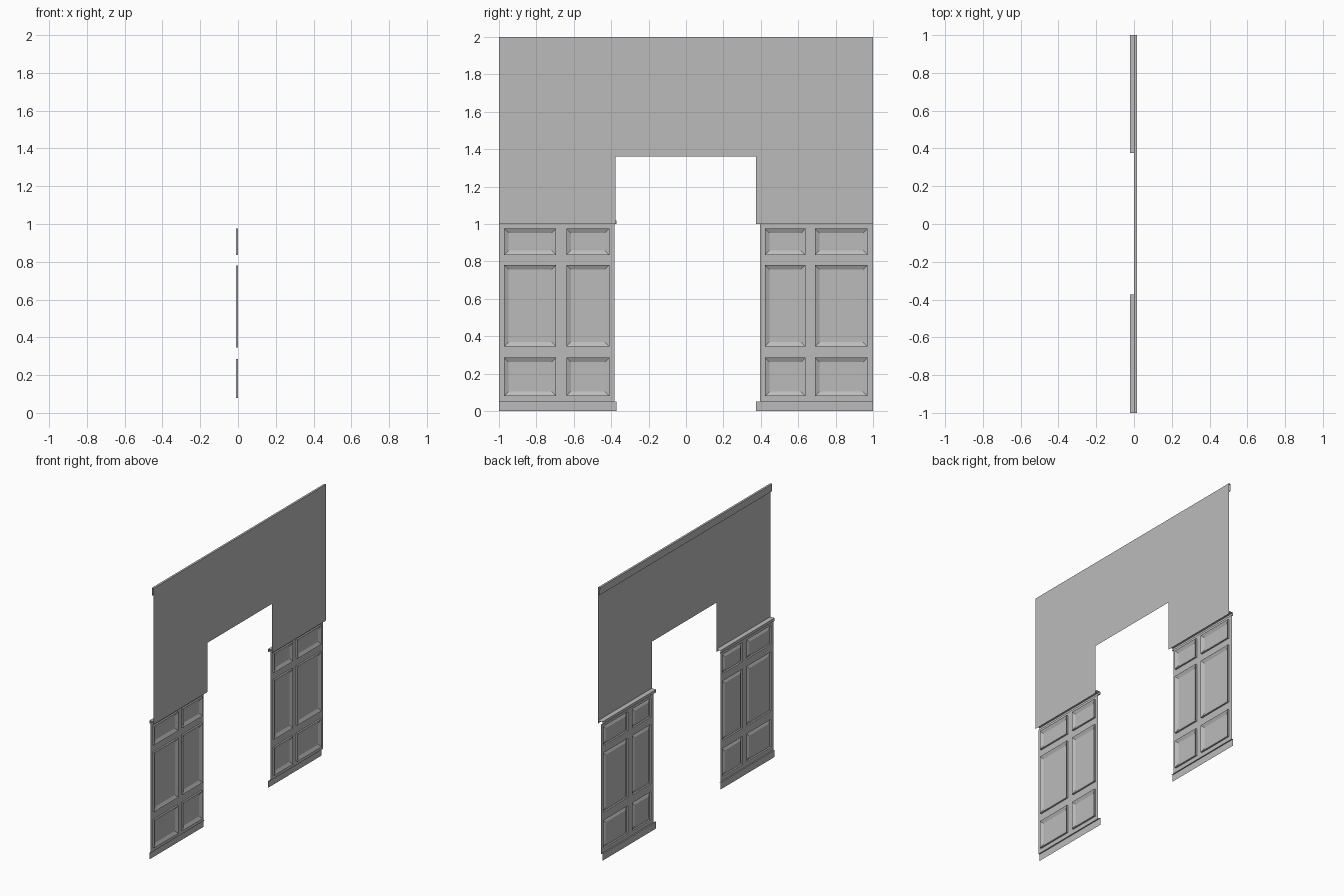
import bpy, bmesh

if "Cube" in bpy.data.objects:
    bpy.data.objects.remove(bpy.data.objects["Cube"])

WALL_X, FRAME_X, GROOVE_X, FIELD_X, LIP_X = 0.015, -0.011, 0.001, -0.011, -0.02
Z_CUTS = [0.05, 0.08, 0.285, 0.345, 0.78, 0.835, 0.975, 1.0]
BEVEL = 0.024

# Darker grey for the whole wall
grey = bpy.data.materials.new("wall_grey")
grey.diffuse_color = (0.5, 0.5, 0.5, 1)
grey.use_nodes = True
grey.node_tree.nodes["Principled BSDF"].inputs["Base Color"].default_value = grey.diffuse_color


def finish(name, bm):
    """Weld the sheet, merge coplanar faces and link it."""
    bmesh.ops.remove_doubles(bm, verts=bm.verts, dist=1e-5)
    bmesh.ops.dissolve_limit(bm, angle_limit=0.01, verts=bm.verts, edges=bm.edges)
    bmesh.ops.triangulate(bm, faces=[f for f in bm.faces if len(f.verts) > 4])
    me = bpy.data.meshes.new(name)
    bm.to_mesh(me)
    bm.free()
    me.materials.append(grey)
    ob = bpy.data.objects.new(name, me)
    bpy.context.collection.objects.link(ob)


def quad(bm, pts):
    """Face that looks towards the room (-x)."""
    f = bm.faces.new([bm.verts.new(p) for p in pts])
    f.normal_update()
    if f.normal.x > 1e-6:
        f.normal_flip()


def rect(x, y0, y1, z0, z1, inset=0.0):
    y0, y1, z0, z1 = y0 + inset, y1 - inset, z0 + inset, z1 - inset
    return [(x, y0, z0), (x, y0, z1), (x, y1, z1), (x, y1, z0)]


def moulding(name, profile, y0, y1):
    """Open profile of (x, z) points swept along y."""
    bm = bmesh.new()
    for (xa, za), (xb, zb) in zip(profile, profile[1:]):
        bm.faces.new([bm.verts.new(p) for p in
                      ((xa, y0, za), (xa, y1, za), (xb, y1, zb), (xb, y0, zb))])
    finish(name, bm)


def wainscot(name, y_cuts):
    """Grid of stiles and rails; odd cells become raised-and-fielded panels."""
    bm = bmesh.new()
    for i, (y0, y1) in enumerate(zip(y_cuts, y_cuts[1:])):
        for j, (z0, z1) in enumerate(zip(Z_CUTS, Z_CUTS[1:])):
            cell = (y0, y1, z0, z1)
            if not (i % 2 and j % 2):
                quad(bm, rect(FRAME_X, *cell))
                continue
            # square step back, bevel forward, flat field
            rings = [rect(FRAME_X, *cell), rect(GROOVE_X, *cell),
                     rect(FIELD_X, *cell, BEVEL)]
            for a, b in zip(rings, rings[1:]):
                for k in range(4):
                    n = (k + 1) % 4
                    bm.faces.new([bm.verts.new(p) for p in (a[n], a[k], b[k], b[n])][::-1])
            quad(bm, rings[-1])
    finish(name, bm)


# Upper wall with the doorway cut out
bm = bmesh.new()
for y0, y1 in ((-1, -0.378), (0.375, 1)):
    quad(bm, rect(WALL_X, y0, y1, 1.0, 1.362))
for y0, y1 in ((-1, -0.378), (-0.378, 0.375), (0.375, 1)):
    quad(bm, rect(WALL_X, y0, y1, 1.362, 1.945))
finish("upper_wall", bm)

# Crown moulding along the top
moulding("crown_moulding",
         [(WALL_X, 1.945), (0.002, 1.945), (0.0, 2.0), (WALL_X, 2.0), (WALL_X, 1.945)], -1, 1)

# Panelling, chair rail and baseboard on each side of the doorway
rail = [(FRAME_X, 1.0), (LIP_X, 1.0), (LIP_X, 1.02), (WALL_X, 1.02)]
base = [(LIP_X, 0.0), (LIP_X, 0.05), (FRAME_X, 0.05)]
sides = {
    "left": ([-1, -0.972, -0.694, -0.64, -0.41, -0.383], -1, -0.372),
    "right": ([0.395, 0.422, 0.638, 0.69, 0.97, 1], 0.375, 1),
}
for side, (cuts, y0, y1) in sides.items():
    wainscot(side + "_panelling", cuts)
    moulding(side + "_chair_rail", rail, y0, y1)
    moulding(side + "_baseboard", base, y0, y1)
